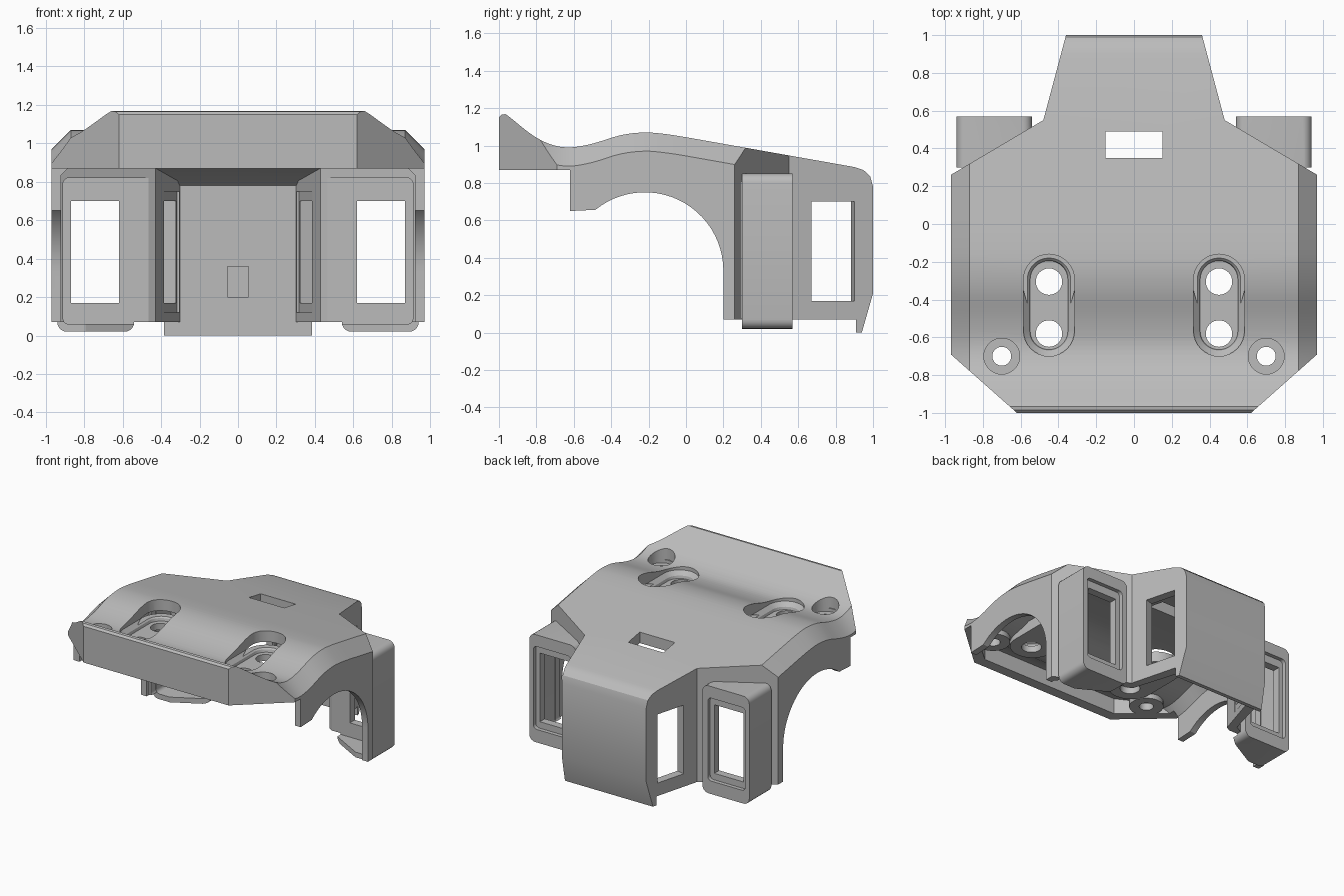
import bpy, bmesh, math
from mathutils import Matrix, Vector

cube = bpy.data.objects.get("Cube")
if cube:
    bpy.data.objects.remove(cube, do_unlink=True)

grey = bpy.data.materials.new("plain_grey")
grey.use_nodes = True
grey.diffuse_color = (0.5, 0.5, 0.5, 1)
grey.node_tree.nodes["Principled BSDF"].inputs["Base Color"].default_value = (0.5, 0.5, 0.5, 1)


def loft(name, rings):
    """Solid skinned through rings of equal point count, with flat caps."""
    bm = bmesh.new()
    loops = [[bm.verts.new(p) for p in ring] for ring in rings]
    n = len(loops[0])
    for a, b in zip(loops, loops[1:]):
        for i in range(n):
            j = (i + 1) % n
            bm.faces.new((a[i], a[j], b[j], b[i]))
    bm.faces.new(loops[0])
    bm.faces.new(loops[-1])
    bmesh.ops.recalc_face_normals(bm, faces=bm.faces)
    mesh = bpy.data.meshes.new(name)
    bm.to_mesh(mesh)
    bm.free()
    mesh.materials.append(grey)
    obj = bpy.data.objects.new(name, mesh)
    bpy.context.collection.objects.link(obj)
    return obj


def plan_prism(name, half, z0, z1):
    pts = half + [(-x, y) for x, y in reversed(half)]
    return loft(name, [[(x, y, z) for x, y in pts] for z in (z0, z1)])


def box(name, x0, x1, y0, y1, z0, z1, r=0.0):
    """Box along y whose four long edges can be rounded."""
    if r:
        pts = []
        for k, (cx, cz) in enumerate(((x1 - r, z1 - r), (x0 + r, z1 - r), (x0 + r, z0 + r), (x1 - r, z0 + r))):
            for s in range(6):
                a = math.radians(90 * k + 18 * s)
                pts.append((cx + r * math.cos(a), cz + r * math.sin(a)))
    else:
        pts = [(x0, z0), (x1, z0), (x1, z1), (x0, z1)]
    return loft(name, [[(x, y, z) for x, z in pts] for y in (y0, y1)])


def stadium(name, x, y, half, levels):
    """Upright slot shape; levels are (height, radius); half = 0 gives a cylinder."""
    rings = []
    for z, r in levels:
        ring = []
        for k in range(2):
            for s in range(17):
                if not half and s == 16:
                    continue
                a = math.pi * (k + s / 16)
                ring.append((x + r * math.cos(a), y + (half, -half)[k] + r * math.sin(a), z))
        rings.append(ring)
    return loft(name, rings)


def combine(target, tool, operation):
    mod = target.modifiers.new("combine", 'BOOLEAN')
    mod.operation, mod.solver, mod.object = operation, 'EXACT', tool
    bpy.context.view_layer.update()
    evaluated = target.evaluated_get(bpy.context.evaluated_depsgraph_get())
    mesh = bpy.data.meshes.new_from_object(evaluated)
    target.modifiers.remove(mod)
    target.data = mesh
    bpy.data.objects.remove(tool, do_unlink=True)


def spline(pts, steps=4):
    """Smooth path through the points."""
    out = []
    for i in range(len(pts) - 1):
        p0, p1, p2, p3 = (Vector(pts[max(0, min(len(pts) - 1, i + k))]) for k in (-1, 0, 1, 2))
        for s in range(steps):
            t = s / steps
            out.append(tuple(0.5 * (2 * p1 + (p2 - p0) * t + (2 * p0 - 5 * p1 + 4 * p2 - p3) * t * t
                                    + (3 * p1 - p0 - 3 * p2 + p3) * t ** 3)))
    return out + [pts[-1]]


def crown(name, top, rest, width, bevel):
    """Side profile swept across x, with the top dropped at both outer edges."""
    rings = []
    for x, drop in ((-width, bevel), (bevel - width, 0), (width - bevel, 0), (width, bevel)):
        rings.append([(x, y, z - drop) for y, z in top] + [(x, y, z) for y, z in rest])
    return loft(name, rings)


# Outer body: waved roof, arched sides, rear skirt
wave = spline([(-0.94, 1.15), (-0.82, 1.055), (-0.72, 1.005), (-0.62, 0.99), (-0.5, 1.01),
               (-0.35, 1.055), (-0.22, 1.07), (-0.1, 1.06), (0.02, 1.041)])
roof = [(-1, 1.15), (-0.985, 1.165), (-0.965, 1.168)] + wave + [(0.9, 0.885)]
arch = []
for s in range(25):
    a = math.radians(129 * s / 24)
    arch.append((-0.22 + 0.42 * math.cos(a), 0.33 + 0.42 * math.sin(a)))
rest = [(0.95, 0.868), (0.985, 0.835), (1, 0.78), (1, 0.21), (0.94, 0), (0.91, 0), (0.91, 0.07),
        (0.2, 0.07)] + arch + [(-0.62, 0.65), (-0.62, 0.87), (-1, 0.87)]
shell = crown("cover_shell", roof, rest, 0.97, 0.1)
outline = [(0.62, -1.1), (0.62, -1), (0.97, -0.69), (0.97, 0.26), (0.48, 0.55), (0.36, 1), (0.36, 1.1)]
combine(shell, plan_prism("outline", outline, -1, 2), 'INTERSECT')

# Rear side frames
for s in (-1, 1):
    x0, x1 = sorted((s * 0.54, s * 0.94))
    combine(shell, box("side_frame", x0, x1, 0.3, 0.57, 0.02, 0.85, 0.05), 'UNION')

# Hollow interior
under = [(-0.92, 0.99)] + [(y, z - 0.085) for y, z in wave if y > -0.85] + [(0.87, 0.806)]
hollow = crown("hollow", under, [(0.91, 0.78), (0.91, -0.5), (-0.92, -0.5)], 0.92, 0.07)
inner = [(0.59, -0.92), (0.92, -0.64), (0.92, 0.23), (0.43, 0.5), (0.29, 0.95)]
combine(hollow, plan_prism("inner_outline", inner, -1, 2), 'INTERSECT')
combine(shell, hollow, 'DIFFERENCE')

slant = math.atan2(0.12, 0.45)
for s in (-1, 1):
    # Frame pocket, rear rim recess and window
    for name, a, b, y0, y1, z0, z1, r in (
            ("pocket", 0.44, 0.91, 0.1, 0.48, 0.06, 0.82, 0.03),
            ("rim", 0.585, 0.905, 0.54, 0.7, 0.12, 0.76, 0.03),
            ("window", 0.62, 0.87, 0.3, 0.8, 0.17, 0.70, 0)):
        x0, x1 = sorted((s * a, s * b))
        combine(shell, box(name, x0, x1, y0, y1, z0, z1, r), 'DIFFERENCE')
    # Window in the slanted wall, with a shallow recess on the inside
    for name, depth, length, z0, z1 in (("slant_window", (-0.2, 0.15), 0.119, 0.17, 0.70),
                                        ("slant_recess", (-0.2, -0.065), 0.14, 0.12, 0.75)):
        x0, x1 = sorted((s * depth[0], s * depth[1]))
        tool = box(name, x0, x1, -length, length, z0, z1)
        tool.data.transform(Matrix.Translation((s * 0.417, 0.785, 0)) @ Matrix.Rotation(s * slant, 4, 'Z'))
        combine(shell, tool, 'DIFFERENCE')
    # Bosses under the roof
    combine(shell, stadium("slot_boss", s * 0.45, -0.43, 0.135, [(0.87, 0.16), (0.95, 0.16)]), 'UNION')
    combine(shell, stadium("screw_boss", s * 0.7, -0.7, 0, [(0.87, 0.12), (0.95, 0.12)]), 'UNION')
    # Slotted recess with two holes, and a counterbored screw hole
    combine(shell, stadium("slot", s * 0.45, -0.43, 0.135,
                           [(0.92, 0.1), (0.94, 0.105), (0.97, 0.135), (1.3, 0.135)]), 'DIFFERENCE')
    for x, y, r, z in ((0.45, -0.305, 0.07, 0.5), (0.45, -0.58, 0.07, 0.5),
                       (0.7, -0.7, 0.095, 0.925), (0.7, -0.7, 0.05, 0.5)):
        combine(shell, stadium("hole", s * x, y, 0, [(z, r), (1.3, r)]), 'DIFFERENCE')

# Roof slot and small catch recess inside the rear wall
combine(shell, box("roof_slot", -0.15, 0.15, 0.35, 0.49, 0.6, 1.3), 'DIFFERENCE')
combine(shell, box("catch", -0.055, 0.055, 0.8, 0.94, 0.2, 0.36), 'DIFFERENCE')

bpy.ops.object.select_all(action='DESELECT')
shell.select_set(True)
bpy.context.view_layer.objects.active = shell
bpy.ops.object.shade_smooth_by_angle(angle=math.radians(28))
